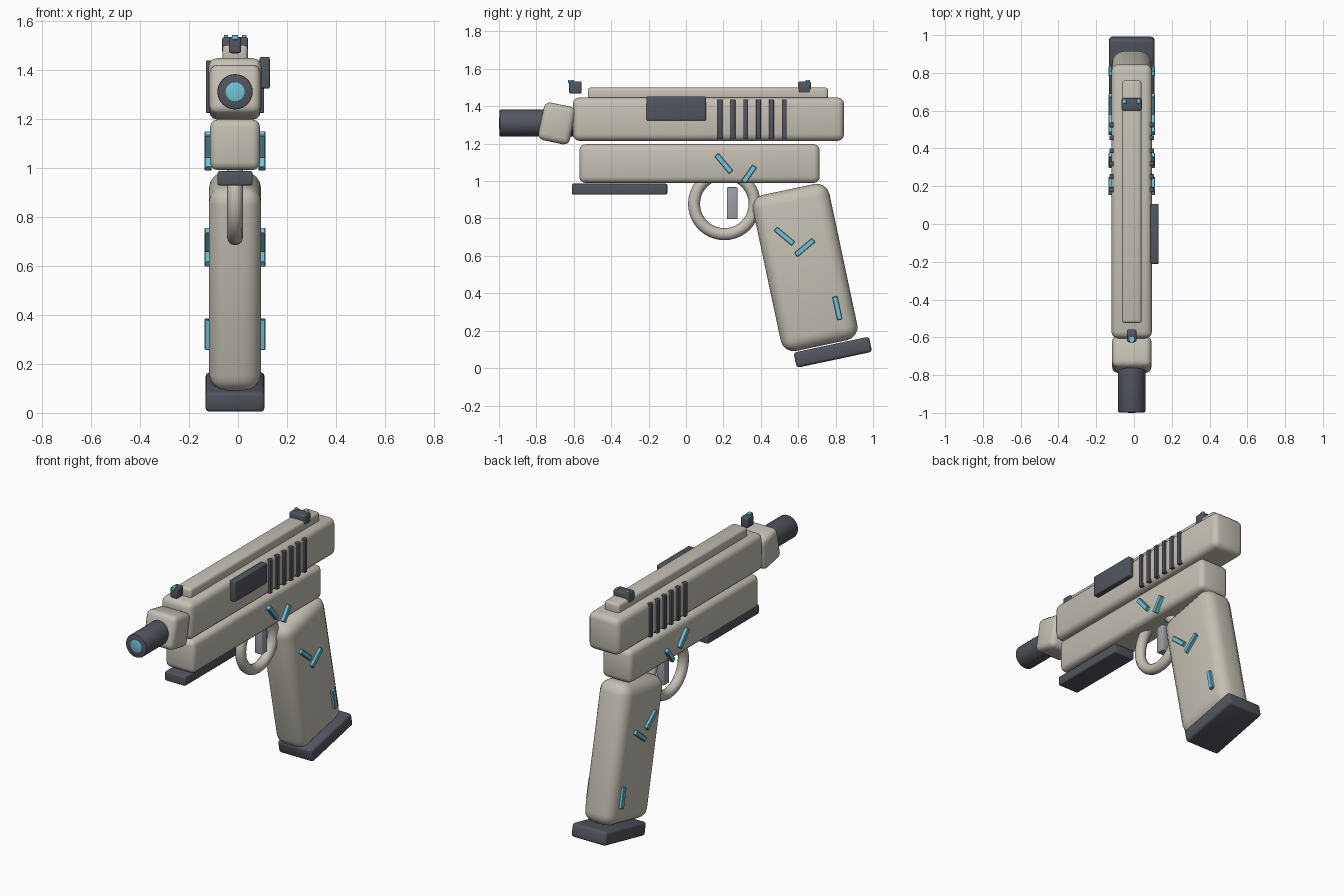
import bpy, bmesh
from math import radians
from mathutils import Matrix

if "Cube" in bpy.data.objects:
    bpy.data.objects.remove(bpy.data.objects["Cube"], do_unlink=True)

CX = -0.012  # centre plane of the body


def material(name, rgb):
    m = bpy.data.materials.new(name)
    m.use_nodes = True
    m.diffuse_color = (*rgb, 1)
    node = next(n for n in m.node_tree.nodes if n.type == "BSDF_PRINCIPLED")
    node.inputs["Base Color"].default_value = (*rgb, 1)
    node.inputs["Roughness"].default_value = 0.6
    return m


BEIGE = material("warm beige", (0.56, 0.53, 0.46))
DARK = material("dark slate", (0.085, 0.092, 0.115))
GREY = material("mid grey", (0.34, 0.35, 0.39))
CYAN = material("light cyan", (0.17, 0.55, 0.68))


def smooth(ob):
    bpy.ops.object.select_all(action="DESELECT")
    ob.select_set(True)
    bpy.context.view_layer.objects.active = ob
    bpy.ops.object.shade_smooth_by_angle(angle=radians(35))


def finish(name, bm, mat):
    me = bpy.data.meshes.new(name)
    bm.to_mesh(me)
    bm.free()
    me.materials.append(mat)
    ob = bpy.data.objects.new(name, me)
    bpy.context.collection.objects.link(ob)
    smooth(ob)
    return ob


def block(name, mat, centre, size, bevel=0.0, tilt=0, segments=3):
    """Rounded box, tilted in degrees about x."""
    bm = bmesh.new()
    bmesh.ops.create_cube(bm, size=1, matrix=Matrix.Diagonal((*size, 1)))
    if bevel:
        bmesh.ops.bevel(bm, geom=bm.edges[:], offset=bevel, segments=segments,
                        profile=0.5, affect="EDGES")
    bm.transform(Matrix.Translation(centre) @ Matrix.Rotation(radians(tilt), 4, "X"))
    return finish(name, bm, mat)


def span(name, mat, width, y, z, bevel=0.0, x=CX):
    """Upright rounded box given by its y and z ranges."""
    return block(name, mat, (x, sum(y) / 2, sum(z) / 2),
                 (width, y[1] - y[0], z[1] - z[0]), bevel)


# Main body
span("slide", BEIGE, 0.215, (-0.605, 0.845), (1.215, 1.447), 0.035)
span("top_rib", BEIGE, 0.104, (-0.525, 0.76), (1.42, 1.5), 0.016)
span("frame", BEIGE, 0.204, (-0.57, 0.715), (0.99, 1.197), 0.032)
block("nose_block", BEIGE, (CX, -0.69, 1.308), (0.208, 0.172, 0.205), 0.032, -12)
span("lower_rail", DARK, 0.143, (-0.61, -0.1), (0.928, 0.986), 0.008)
block("grip", BEIGE, (CX, 0.637, 0.538), (0.213, 0.418, 0.853), 0.07, 12, 4)
block("base_plate", DARK, (CX, 0.785, 0.085), (0.24, 0.412, 0.083), 0.016, 12)

# Barrel with a shallow glowing dome at the muzzle
bm = bmesh.new()
turn = Matrix.Translation((CX, -0.797, 1.31)) @ Matrix.Rotation(radians(90), 4, "X")
bmesh.ops.create_cone(bm, cap_ends=True, segments=32, radius1=0.072, radius2=0.072,
                      depth=0.4, matrix=turn)
rims = [e for e in bm.edges if abs(e.verts[0].co.y - e.verts[1].co.y) < 0.001]
bmesh.ops.bevel(bm, geom=rims, offset=0.006, segments=2, profile=0.5, affect="EDGES")
finish("barrel", bm, DARK)

bm = bmesh.new()
bmesh.ops.create_uvsphere(bm, u_segments=24, v_segments=12, radius=0.058)
bm.transform(Matrix.Translation((CX, -0.988, 1.31))
             @ Matrix.Diagonal((1, 0.21, 1, 1)) @ Matrix.Rotation(radians(90), 4, "X"))
finish("muzzle_light", bm, CYAN)

# Side port and slide grooves
span("side_port", DARK, 0.042, (-0.212, 0.106), (1.323, 1.452), 0.008, x=0.109)
for i in range(6):
    y = 0.182 + i * 0.0686
    span(f"slide_rib_{i + 1}", DARK, 0.238, (y - 0.013, y + 0.013), (1.224, 1.437), 0.004)

# Trigger guard ring and trigger
bpy.ops.mesh.primitive_torus_add(major_radius=0.162, minor_radius=0.032,
                                 major_segments=40, minor_segments=12,
                                 location=(CX, 0.205, 0.878),
                                 rotation=(0, radians(90), 0))
guard = bpy.context.object
guard.name = "trigger_guard"
guard.data.materials.append(BEIGE)
smooth(guard)
span("trigger", GREY, 0.05, (0.218, 0.275), (0.797, 0.967), 0.006)

# Sights with small glowing dots
span("front_sight", DARK, 0.05, (-0.625, -0.558), (1.467, 1.533), 0.01)
span("front_sight_dot", CYAN, 0.026, (-0.63, -0.598), (1.522, 1.541), 0.003)
span("rear_sight", DARK, 0.107, (0.6, 0.668), (1.468, 1.533), 0.01)
for side in (-1, 1):
    span("rear_sight_dot", CYAN, 0.018, (0.638, 0.662), (1.522, 1.541), 0.003,
         x=CX + side * 0.037)

# Glowing strips on both sides: y, z, length, tilt
strips = [(0.202, 1.094, 0.122, -50), (0.337, 1.037, 0.104, 55),
          (0.526, 0.705, 0.124, -40), (0.635, 0.645, 0.124, 40),
          (0.809, 0.321, 0.126, -78)]
for i, (y, z, length, tilt) in enumerate(strips):
    for side, label in ((-1, "right"), (1, "left")):
        block(f"{label}_strip_{i + 1}", CYAN, (CX + side * 0.11, y, z),
              (0.028, length, 0.028), 0.003, tilt, 1)
